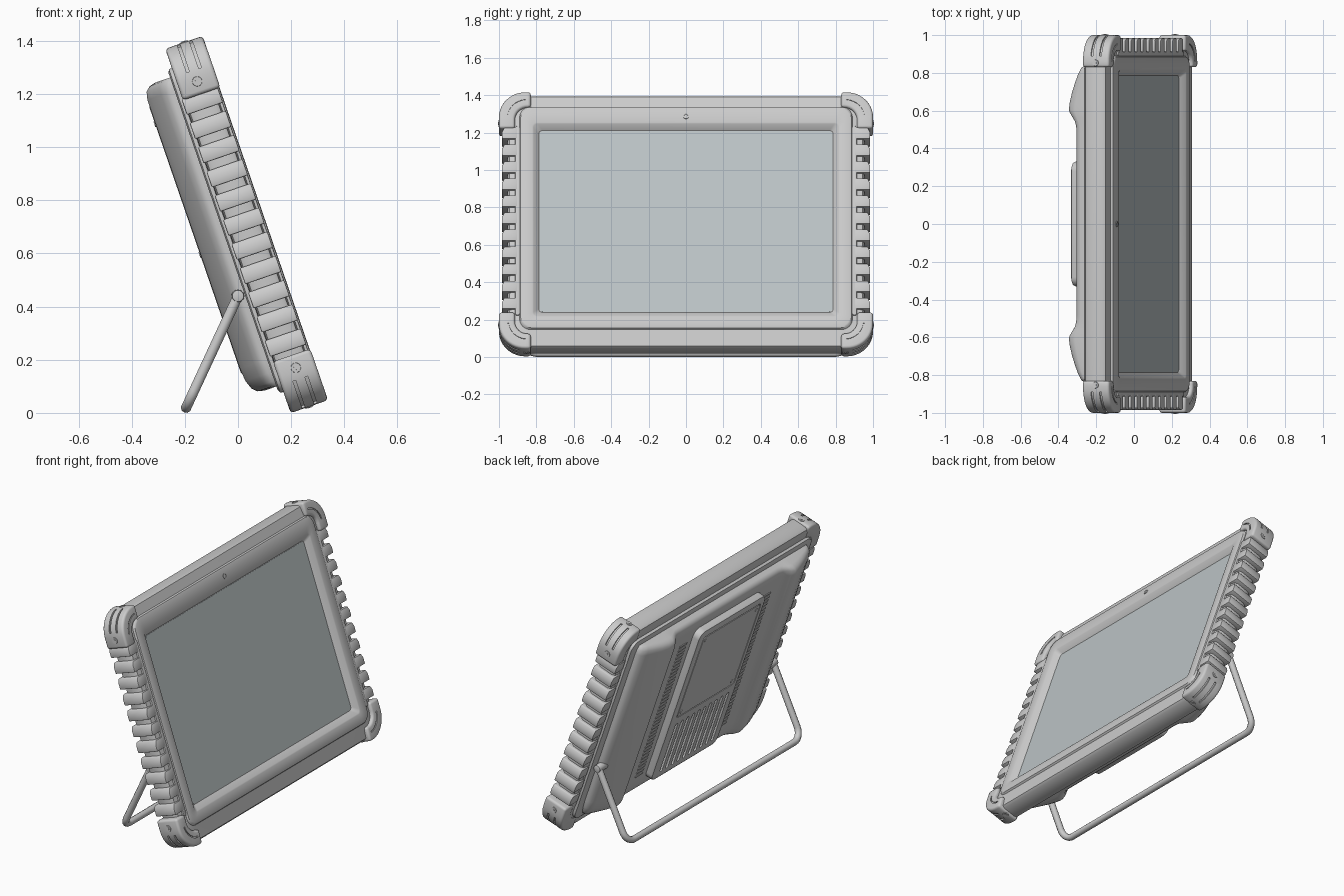
import bpy, bmesh, math
from mathutils import Matrix, Vector

if "Cube" in bpy.data.objects:
    bpy.data.objects.remove(bpy.data.objects["Cube"])

# Tilted tablet frame: local X = width, local Y = up the tablet, local Z = out of the screen
A = math.radians(19)
S, C = math.sin(A), math.cos(A)
TILT = Matrix(((0, -S, C, 0.2), (1, 0, 0, 0), (0, C, S, 0), (0, 0, 0, 1)))
H = 1.45


def finish(name, bm, bevel=0, cutter=None, segs=2, angle=35):
    bmesh.ops.recalc_face_normals(bm, faces=bm.faces)
    me = bpy.data.meshes.new(name)
    bm.to_mesh(me)
    bm.free()
    ob = bpy.data.objects.new(name, me)
    bpy.context.collection.objects.link(ob)
    ob.matrix_world = TILT
    if bevel:
        m = ob.modifiers.new("Bevel", 'BEVEL')
        m.width, m.segments, m.limit_method = bevel, segs, 'ANGLE'
    if cutter:
        m = ob.modifiers.new("Cut", 'BOOLEAN')
        m.object, m.operation, m.solver = cutter, 'DIFFERENCE', 'EXACT'
    bpy.context.view_layer.update()
    select(ob)
    if bevel or cutter:
        bpy.ops.object.convert(target='MESH')
    bpy.ops.object.shade_smooth_by_angle(angle=math.radians(angle))
    if cutter:
        bpy.data.objects.remove(cutter)
    return ob


def select(ob):
    bpy.ops.object.select_all(action='DESELECT')
    ob.select_set(True)
    bpy.context.view_layer.objects.active = ob


def loft(bm, rings):
    rows = [[bm.verts.new(p) for p in r] for r in rings]
    n = len(rows[0])
    for a, b in zip(rows, rows[1:]):
        for i in range(n):
            j = (i + 1) % n
            bm.faces.new((a[i], a[j], b[j], b[i]))
    bm.faces.new(rows[0])
    bm.faces.new(rows[-1])


def prism(bm, pts, w0, w1):
    loft(bm, [[(x, y, w) for x, y in pts] for w in (w0, w1)])


def arc(cx, cy, r, a0, a1, n=8):
    return [(cx + r * math.cos(math.radians(a0 + (a1 - a0) * i / n)),
             cy + r * math.sin(math.radians(a0 + (a1 - a0) * i / n))) for i in range(n + 1)]


def rrect(x0, x1, y0, y1, r, n=6):
    return (arc(x1 - r, y1 - r, r, 0, 90, n) + arc(x0 + r, y1 - r, r, 90, 180, n)
            + arc(x0 + r, y0 + r, r, 180, 270, n) + arc(x1 - r, y0 + r, r, 270, 360, n))


def ring(hx, y0, y1, r, w):
    return [(x, y, w) for x, y in rrect(-hx, hx, y0, y1, r)]


def disc(bm, centre, axis, r, depth, n=16):
    q = Vector((0, 0, 1)).rotation_difference(Vector(axis))
    bmesh.ops.create_cone(bm, cap_ends=True, segments=n, radius1=r, radius2=r * 0.9, depth=depth,
                          matrix=Matrix.Translation(centre) @ q.to_matrix().to_4x4())


# Case: back plate, side wall, front ledge, raised face and sloping bezel in one loft
bm = bmesh.new()
loft(bm, [ring(.88, .10, 1.36, .06, -.02), ring(.893, .085, 1.372, .06, -.014),
          ring(.895, .083, 1.375, .06, .002), ring(.925, .04, 1.41, .09, .002),
          ring(.945, .02, 1.43, .10, .008), ring(.955, .012, 1.438, .11, .025),
          ring(.955, .012, 1.438, .11, .105), ring(.945, .022, 1.428, .10, .12),
          ring(.89, .11, 1.37, .06, .13), ring(.884, .116, 1.364, .06, .141),
          ring(.876, .124, 1.356, .055, .144), ring(.822, .177, 1.277, .025, .144),
          ring(.815, .184, 1.270, .022, .141), ring(.787, .213, 1.242, .02, .112)])
finish("case", bm)

# Screen
bm = bmesh.new()
prism(bm, rrect(-.784, .784, .216, 1.239, .02), .10, .114)
screen = finish("screen", bm)
mat = bpy.data.materials.new("screen_glass")
mat.diffuse_color = (.5, .55, .56, 1)
mat.use_nodes = True
mat.node_tree.nodes["Principled BSDF"].inputs["Base Color"].default_value = mat.diffuse_color
screen.data.materials.append(mat)

# Camera ring above the screen
bm = bmesh.new()
prism(bm, rrect(-.016, .016, 1.297, 1.329, .0155), .14, .147)
cut = bmesh.new()
prism(cut, rrect(-.010, .010, 1.303, 1.323, .0095), .1445, .16)
finish("camera", bm, cutter=finish("camera_cutter", cut))

# Rubber side grips: a rail with eleven wrapping ribs on each side
for sx, side in ((1, "right"), (-1, "left")):
    bm = bmesh.new()
    prism(bm, [(sx * x, y) for x, y in rrect(.887, .913, .19, 1.26, .01, 3)], .0, .137)
    for i in range(11):
        y = .257 + .0963 * i
        prism(bm, [(sx * .90, y - .032), (sx * .984, y - .032), (sx * .984, y + .006),
                   (sx * .972, y + .032), (sx * .90, y + .032)], -.006, .138)
    finish(side + "_grip_ribs", bm, bevel=.008)

# Corner bumpers with wrap-around slots, front groove and screws
for sx, side in ((1, "right"), (-1, "left")):
    for top in (False, True):
        def put(pts):
            return [(sx * x, H - y if top else y) for x, y in pts]
        name = ("top_" if top else "bottom_") + side
        bm = bmesh.new()
        prism(bm, put([(.83, 0)] + arc(.86, .14, .14, 270, 360, 12) + [(1, .205), (.915, .205)]
                      + arc(.845, .155, .07, 0, -90) + [(.83, .085)]), -.002, .147)
        cut = bmesh.new()
        for w in (.045, .093):
            prism(cut, put(arc(.86, .14, .131, 282, 348) + arc(.86, .14, .2, 348, 282)), w, w + .011)
        prism(cut, put(arc(.85, .15, .098, 275, 355) + arc(.85, .15, .106, 355, 275)), .141, .17)
        bmesh.ops.recalc_face_normals(cut, faces=cut.faces)
        finish(name + "_bumper", bm, bevel=.014, segs=3, cutter=finish("bumper_cutter", cut))
        bm = bmesh.new()
        sy = 1 if top else -1
        ye = H if top else 0
        yc = H - .155 if top else .155
        disc(bm, (sx * 1.0, yc, .072), (sx, 0, 0), .02, .006)
        disc(bm, (sx * 1.0, yc, .072), (sx, 0, 0), .009, .010, 6)
        disc(bm, (sx * .853, ye, .072), (0, sy, 0), .018, .006)
        disc(bm, (sx * .853, ye, .072), (0, sy, 0), .008, .010, 6)
        finish(name + "_screws", bm)

# Back housing: swept shoulders either side of a central channel
half = [(.845, .01), (.842, -.035), (.832, -.055), (.80, -.073), (.75, -.093), (.70, -.110),
        (.65, -.123), (.615, -.128), (.598, -.126), (.575, -.112), (.55, -.095), (.525, -.086), (.49, -.083)]
section = half + [(-x, w) for x, w in reversed(half)]
stations = [(.112, 0, .97), (.112, .55, .97), (.118, .75, .975), (.135, .88, .985), (.17, .97, .995),
            (.22, 1, 1), (1.29, 1, 1), (1.32, .95, .995), (1.336, .82, .985), (1.342, .65, .98), (1.342, 0, .98)]
bm = bmesh.new()
rows = [[bm.verts.new((x * s, y, .01 + f * (w - .01))) for x, w in section] for y, f, s in stations]
for a, b in zip(rows, rows[1:]):
    for i in range(len(a) - 1):
        bm.faces.new((a[i], a[i + 1], b[i + 1], b[i]))
bmesh.ops.remove_doubles(bm, verts=bm.verts, dist=1e-5)
bmesh.ops.holes_fill(bm, edges=[e for e in bm.edges if e.is_boundary], sides=0)
finish("back_housing", bm, angle=40)

# Rear panel with lower vent slots and an outlined service door
bm = bmesh.new()
loft(bm, [ring(.33, .19, 1.275, .05, -.07), ring(.33, .19, 1.275, .05, -.116),
          ring(.326, .194, 1.271, .047, -.125), ring(.315, .205, 1.26, .04, -.130)])
cut = bmesh.new()
for i in range(10):
    x = -.252 + .056 * i
    prism(cut, rrect(x - .012, x + .012, .24, .59, .0115, 4), -.15, -.116)
prism(cut, rrect(-.285, .285, .64, 1.23, .02, 4), -.15, -.122)
finish("rear_panel", bm, cutter=finish("panel_cutter", cut))
bm = bmesh.new()
prism(bm, rrect(-.279, .279, .646, 1.224, .018, 4), -.115, -.130)
for x in (-.25, .25):
    for y in (.675, 1.195):
        disc(bm, (x, y, -.130), (0, 0, -1), .012, .006, 12)
finish("service_door", bm)

# Small vent louvres down both sides of the channel
for sx, side in ((1, "right"), (-1, "left")):
    bm = bmesh.new()
    for i in range(36):
        y = .25 + .027 * i
        prism(bm, [(sx * .38, y), (sx * .45, y), (sx * .45, y + .012), (sx * .38, y + .012)], -.08, -.087)
    finish(side + "_louvres", bm)

# Wire stand with rounded corners
pivot, foot, half_w, r = Vector((.0, 0, .44)), Vector((-.195, 0, .02)), .864, .07
d = (pivot - foot).normalized()
path = [(half_w, (pivot - foot).length)] + arc(half_w - r, r, r, 0, -90)
path += [(-x, t) for x, t in reversed(path)]
cu = bpy.data.curves.new("stand", 'CURVE')
cu.dimensions, cu.bevel_depth, cu.bevel_resolution, cu.use_fill_caps = '3D', .02, 3, True
sp = cu.splines.new('POLY')
sp.points.add(len(path) - 1)
for p, (x, t) in zip(sp.points, path):
    q = foot + d * t
    p.co = (q.x, x, q.z, 1)
stand = bpy.data.objects.new("stand", cu)
bpy.context.collection.objects.link(stand)
select(stand)
bpy.ops.object.convert(target='MESH')
bpy.ops.object.shade_smooth_by_angle(angle=math.radians(40))

# Stand hinges
bm = bmesh.new()
local = TILT.inverted() @ pivot
for sx in (1, -1):
    disc(bm, (sx * .845, local.y, local.z), (sx, 0, 0), .025, .08, 20)
finish("stand_hinges", bm, bevel=.004)
